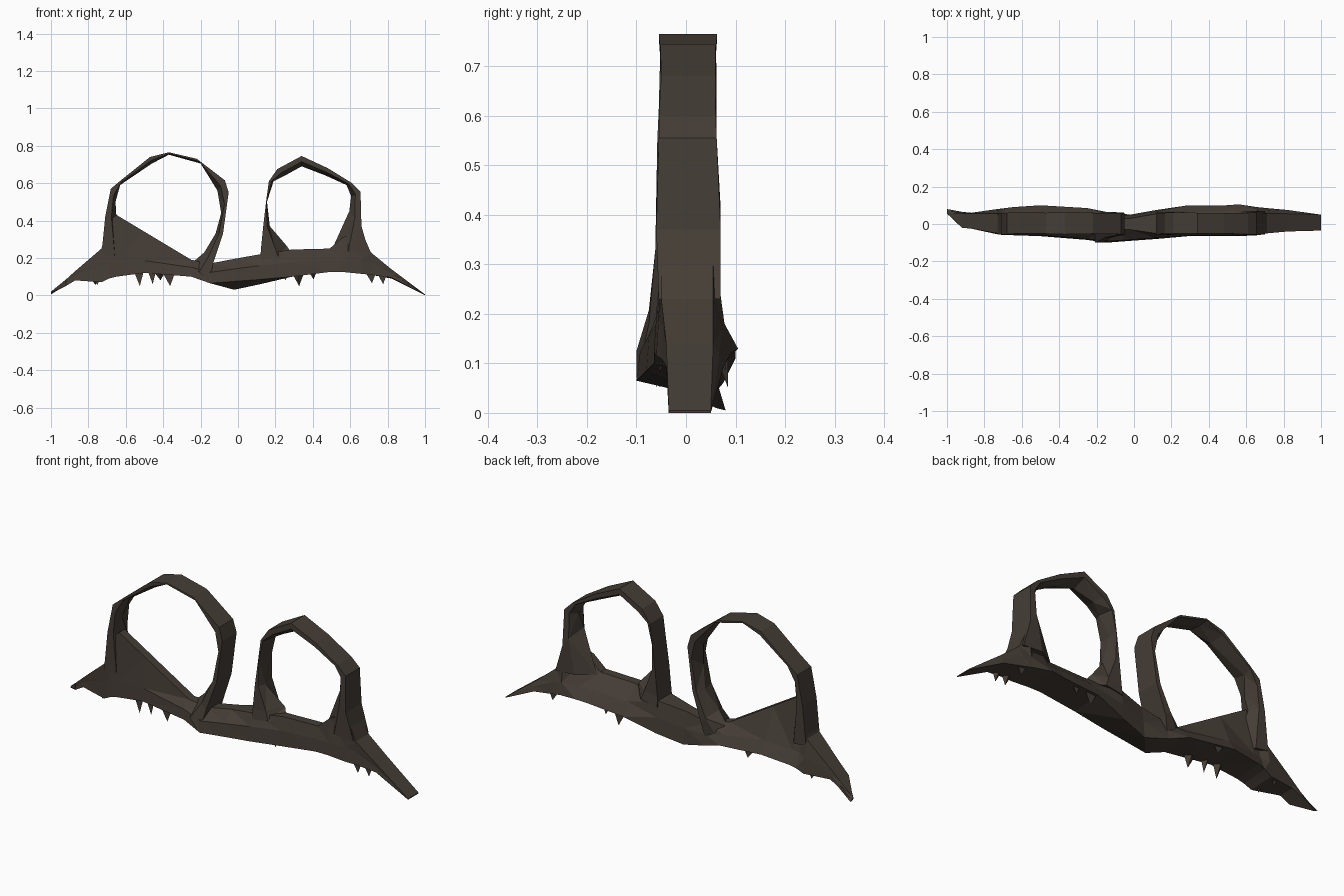
import bpy, bmesh

mat = bpy.data.materials.new("dark brown rock")
mat.diffuse_color = (0.060, 0.047, 0.037, 1)


def finish(name, bm):
    bmesh.ops.recalc_face_normals(bm, faces=bm.faces)
    bmesh.ops.triangulate(bm, faces=bm.faces)
    me = bpy.data.meshes.new(name)
    bm.to_mesh(me)
    bm.free()
    me.materials.append(mat)
    ob = bpy.data.objects.new(name, me)
    bpy.context.collection.objects.link(ob)
    return ob


def loft(name, sections):
    # skin a list of equal-sized cross-sections and cap the ends
    bm = bmesh.new()
    rows = [[bm.verts.new(p) for p in s] for s in sections]
    n = len(rows[0])
    for a, b in zip(rows, rows[1:]):
        for i in range(n):
            j = (i + 1) % n
            bm.faces.new((a[i], a[j], b[j], b[i]))
    bm.faces.new(rows[0])
    bm.faces.new(rows[-1])
    return finish(name, bm)


def ring(name, stations):
    # outer x, z, inner x, z, front y, back y; chipped inner face bulges between its rims
    secs = []
    for k, (ox, oz, ix, iz, f, b) in enumerate(stations):
        r = 0.45
        ex, ez = ix + (ox - ix) * r, iz + (oz - iz) * r
        m = 0.015 if k % 2 else -0.015
        secs.append([(ox, f, oz), (ox, b, oz), (ex, b, ez), (ix, m, iz), (ex, f, ez)])
    loft(name, secs)


# long ridge base: x, top z, front bottom z, back bottom z, bottom front y, bottom back y
base = [
    (-1.0, 0.02, 0.01, 0.005, 0.06, 0.08),
    (-0.92, 0.085, 0.05, 0.055, -0.02, 0.065),
    (-0.87, 0.13, 0.08, 0.08, -0.025, 0.06),
    (-0.73, 0.25, 0.07, 0.08, -0.055, 0.08),
    (-0.69, 0.40, 0.09, 0.10, -0.06, 0.085),
    (-0.65, 0.43, 0.10, 0.11, -0.06, 0.09),
    (-0.50, 0.34, 0.12, 0.125, -0.065, 0.10),
    (-0.25, 0.19, 0.10, 0.10, -0.085, 0.085),
    (-0.15, 0.17, 0.065, 0.065, -0.10, 0.065),
    (-0.02, 0.195, 0.075, 0.03, -0.09, 0.05),
    (0.12, 0.22, 0.085, 0.06, -0.08, 0.075),
    (0.29, 0.245, 0.10, 0.11, -0.065, 0.10),
    (0.49, 0.25, 0.125, 0.125, -0.065, 0.10),
    (0.56, 0.31, 0.125, 0.13, -0.065, 0.105),
    (0.66, 0.345, 0.115, 0.12, -0.06, 0.09),
    (0.71, 0.23, 0.11, 0.11, -0.05, 0.085),
    (0.82, 0.14, 0.095, 0.09, -0.04, 0.075),
    (1.0, 0.005, 0.0, 0.0, -0.035, 0.05),
]
secs = []
for x, t, bf, bb, f, k in base:
    tf, tb = max(f, -0.05), min(k, 0.055)
    if -0.7 < x < -0.2 or 0.25 < x < 0.6:      # narrow crest inside the arches
        tf, tb = -0.045, 0.0
    elif -0.2 < x < 0.05:
        tf, tb = -0.03, 0.03
    low = min(t, 0.24)
    secs.append([(x, tf, t), (x, tb, t),
                 (x, tb + (k - tb) * 0.65, bb + 0.5 * (low - bb)), (x, k, bb),
                 (x, f, bf), (x, f * 0.93, bf + 0.55 * (low - bf))])
loft("ridge_base", secs)

# large left arch
ring("left_arch", [
    (-0.73, 0.22, -0.60, 0.20, -0.055, 0.06),
    (-0.71, 0.42, -0.65, 0.42, -0.055, 0.06),
    (-0.68, 0.57, -0.655, 0.50, -0.055, 0.06),
    (-0.62, 0.62, -0.63, 0.59, -0.05, 0.062),
    (-0.47, 0.74, -0.46, 0.705, -0.052, 0.06),
    (-0.37, 0.765, -0.37, 0.752, -0.055, 0.063),
    (-0.22, 0.73, -0.20, 0.705, -0.052, 0.06),
    (-0.07, 0.615, -0.11, 0.56, -0.055, 0.06),
    (-0.05, 0.55, -0.09, 0.44, -0.058, 0.06),
    (-0.08, 0.33, -0.12, 0.33, -0.062, 0.062),
    (-0.13, 0.18, -0.18, 0.23, -0.075, 0.065),
    (-0.155, 0.07, -0.25, 0.17, -0.10, 0.05),
])

# smaller right arch
ring("right_arch", [
    (0.12, 0.19, 0.29, 0.22, -0.06, 0.065),
    (0.122, 0.24, 0.26, 0.265, -0.055, 0.06),
    (0.135, 0.37, 0.17, 0.37, -0.055, 0.06),
    (0.15, 0.50, 0.155, 0.50, -0.05, 0.06),
    (0.165, 0.61, 0.19, 0.61, -0.05, 0.06),
    (0.21, 0.675, 0.25, 0.64, -0.05, 0.062),
    (0.34, 0.745, 0.34, 0.69, -0.052, 0.06),
    (0.48, 0.68, 0.47, 0.64, -0.05, 0.06),
    (0.61, 0.60, 0.58, 0.59, -0.055, 0.06),
    (0.655, 0.555, 0.605, 0.53, -0.055, 0.062),
    (0.66, 0.37, 0.595, 0.45, -0.06, 0.07),
    (0.70, 0.23, 0.50, 0.24, -0.055, 0.07),
])

# ragged points hanging under the base: x, y, tip z, half width
bm = bmesh.new()
for x, y, z, w in [
        (-0.53, -0.055, 0.05, 0.025), (-0.46, -0.06, 0.06, 0.02),
        (-0.37, -0.06, 0.05, 0.035), (-0.76, -0.035, 0.055, 0.04),
        (0.71, -0.04, 0.065, 0.03), (0.77, -0.035, 0.06, 0.03),
        (0.25, -0.055, 0.08, 0.02), (-0.77, 0.06, 0.055, 0.04),
        (0.32, 0.085, 0.05, 0.035), (0.40, 0.08, 0.085, 0.02),
        (0.71, 0.07, 0.07, 0.03), (-0.42, 0.085, 0.08, 0.03)]:
    s = -1 if y < 0 else 1
    v = [bm.verts.new(p) for p in (
        (x - w, y, 0.125), (x + w, y, 0.125),
        (x, y - s * 0.03, 0.13), (x + 0.2 * w, y, z))]
    for i, j, k in ((0, 1, 2), (0, 1, 3), (1, 2, 3), (2, 0, 3)):
        bm.faces.new((v[i], v[j], v[k]))
finish("ragged_underside", bm)
